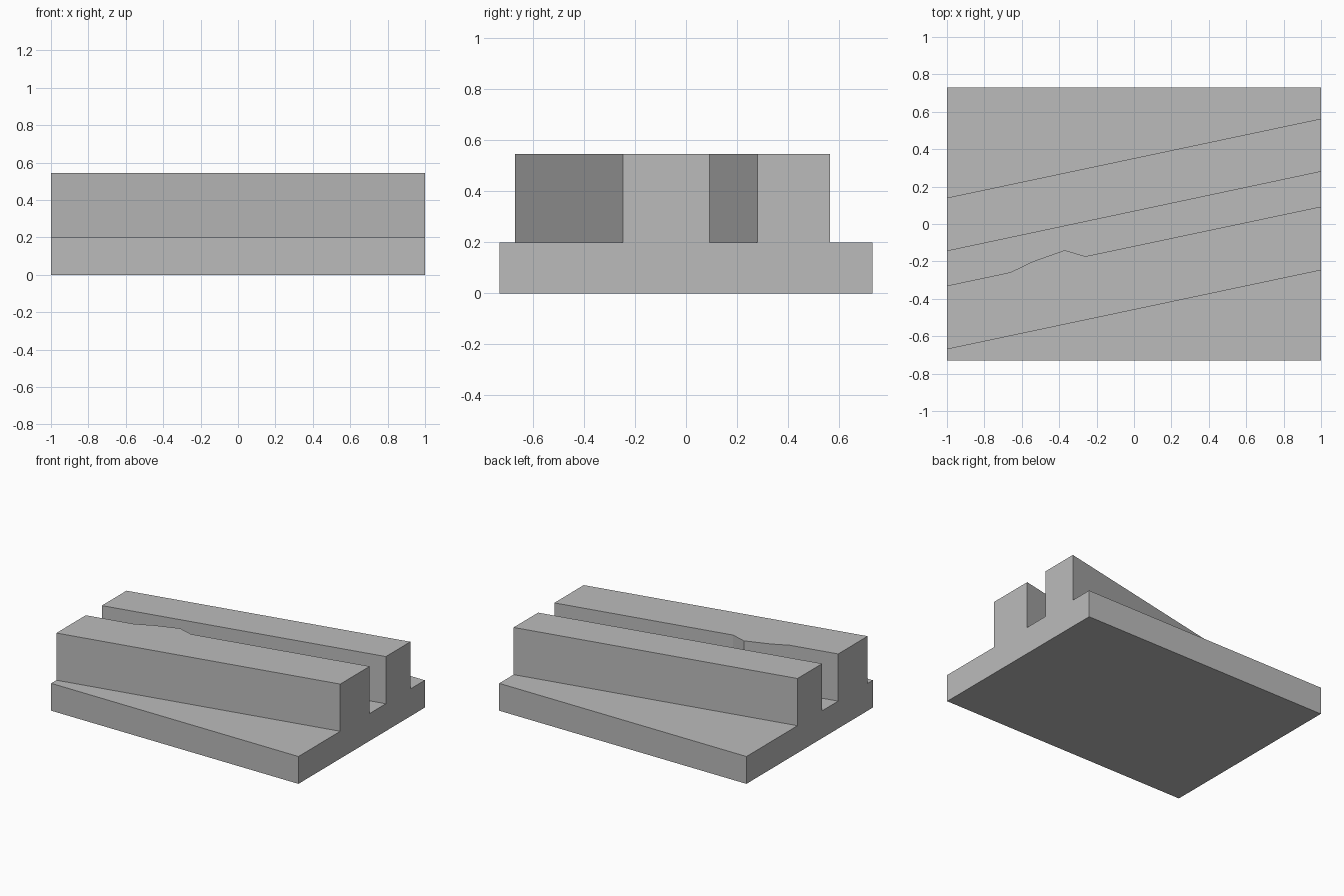
import bpy
import bmesh

cube = bpy.data.objects.get("Cube")
if cube:
    bpy.data.objects.remove(cube, do_unlink=True)

BASE_TOP, WALL_TOP = 0.2, 0.545

grey = bpy.data.materials.new("plain grey")
grey.use_nodes = True
colour = (0.5, 0.5, 0.5, 1)
grey.diffuse_color = colour
grey.node_tree.nodes["Principled BSDF"].inputs["Base Color"].default_value = colour


def prism(name, outline, bottom, top, closed=True):
    """Extrude a counter-clockwise plan outline upwards."""
    bm = bmesh.new()
    low = [bm.verts.new((x, y, bottom)) for x, y in outline]
    high = [bm.verts.new((x, y, top)) for x, y in outline]
    bm.faces.new(high)
    if closed:
        bm.faces.new(low[::-1])
    for i in range(len(outline)):
        j = (i + 1) % len(outline)
        bm.faces.new((low[i], low[j], high[j], high[i]))
    mesh = bpy.data.meshes.new(name)
    bm.to_mesh(mesh)
    bm.free()
    mesh.materials.append(grey)
    obj = bpy.data.objects.new(name, mesh)
    bpy.context.collection.objects.link(obj)
    return obj


# Rectangular base slab
prism("base_slab", [(-1, -0.73), (1, -0.73), (1, 0.73), (-1, 0.73)], 0, BASE_TOP)

# Front slanted wall, with a shallow bump facing the channel
bump = [(-0.26, -0.173), (-0.37, -0.14), (-0.54, -0.2), (-0.66, -0.258)]
prism("front_wall",
      [(-1, -0.67), (1, -0.247), (1, 0.093)] + bump + [(-1, -0.33)],
      BASE_TOP, WALL_TOP, closed=False)

# Rear slanted wall
prism("rear_wall", [(-1, -0.145), (1, 0.28), (1, 0.563), (-1, 0.14)],
      BASE_TOP, WALL_TOP, closed=False)
